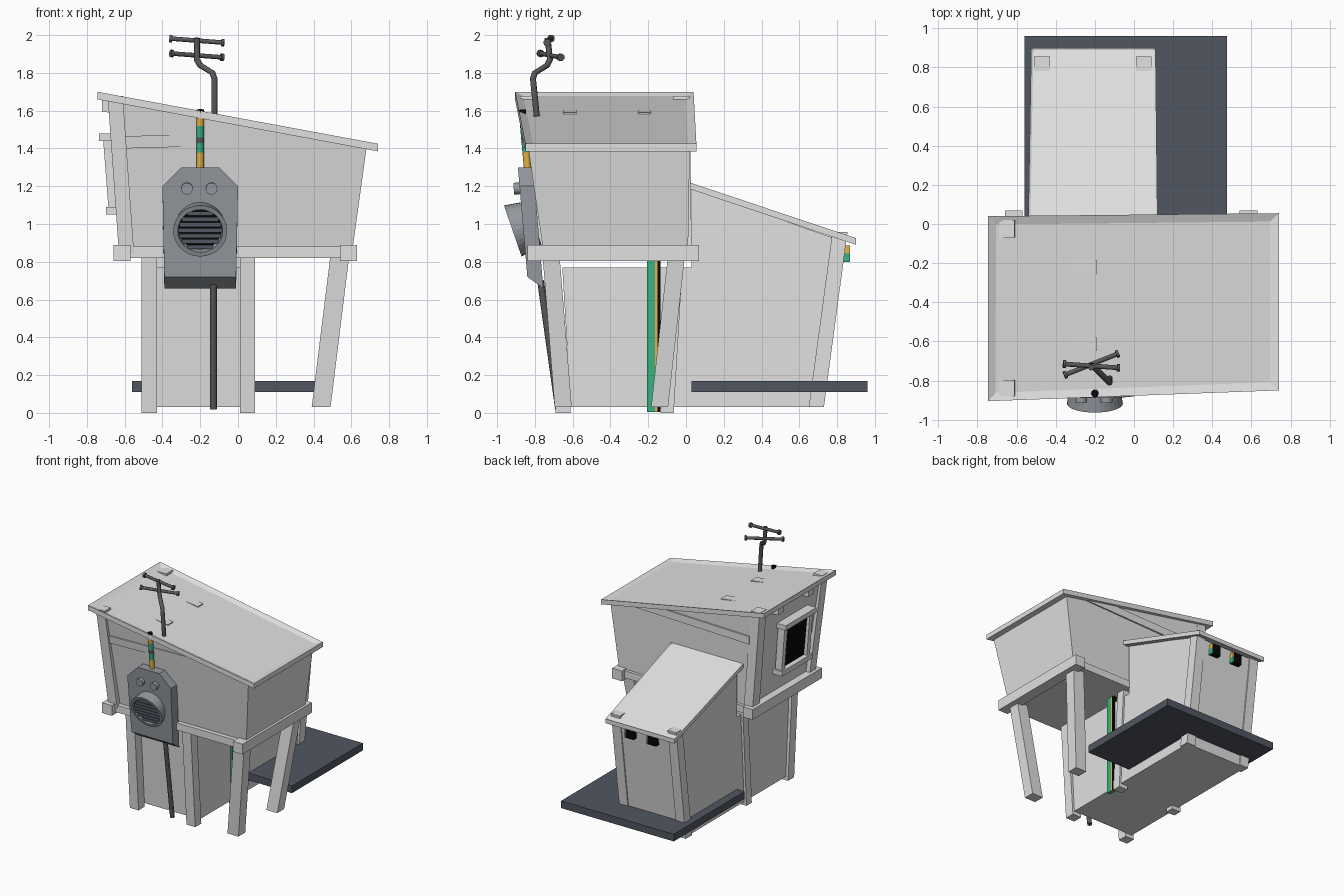
import bpy, bmesh, math
from mathutils import Vector, Matrix

if "Cube" in bpy.data.objects:
    bpy.data.objects.remove(bpy.data.objects["Cube"])


def mat(name, r, g, b):
    m = bpy.data.materials.new(name)
    m.diffuse_color = (r, g, b, 1)
    m.use_nodes = True
    m.node_tree.nodes["Principled BSDF"].inputs["Base Color"].default_value = m.diffuse_color
    return m


GREY = mat("pale_grey", 0.75, 0.75, 0.75)
STEEL = mat("machine_grey", 0.30, 0.32, 0.35)
SLATE = mat("slate", 0.082, 0.092, 0.118)
PIPE = mat("dark_pipe", 0.10, 0.10, 0.108)
BLACK = mat("black", 0.002, 0.002, 0.002)
GREEN = mat("green", 0.04, 0.45, 0.22)
ORANGE = mat("orange", 0.80, 0.45, 0.06)


def finish(name, bm, *mats):
    bmesh.ops.recalc_face_normals(bm, faces=bm.faces)
    me = bpy.data.meshes.new(name)
    bm.to_mesh(me)
    bm.free()
    for m in mats:
        me.materials.append(m)
    ob = bpy.data.objects.new(name, me)
    bpy.context.collection.objects.link(ob)
    return ob


def loft(name, loop_a, loop_b, m, inset=0, depth=0):
    """Solid between two matching loops, optionally with a recessed second cap."""
    bm = bmesh.new()
    a = [bm.verts.new(p) for p in loop_a]
    b = [bm.verts.new(p) for p in loop_b]
    n = len(a)
    bm.faces.new(a[::-1])
    top = bm.faces.new(b)
    for i in range(n):
        bm.faces.new((a[i], a[(i + 1) % n], b[(i + 1) % n], b[i]))
    if inset:
        bmesh.ops.recalc_face_normals(bm, faces=bm.faces)
        bmesh.ops.inset_region(bm, faces=[top], thickness=inset, depth=-depth)
    return finish(name, bm, m)


def rect(c, wx, wy):
    x, y, z = c
    return [(x + sx * wx / 2, y + sy * wy / 2, z) for sx, sy in ((-1, -1), (1, -1), (1, 1), (-1, 1))]


def post(name, a, b, wx, wy, m=GREY):
    return loft(name, rect(a, wx, wy), rect(b, wx, wy), m)


def box(name, x0, x1, y0, y1, z0, z1, m=GREY):
    c = ((x0 + x1) / 2, (y0 + y1) / 2)
    return post(name, (*c, z0), (*c, z1), x1 - x0, y1 - y0, m)


def rod(name, a, b, r, m=PIPE, r2=None, seg=12):
    a, b = Vector(a), Vector(b)
    d = b - a
    bm = bmesh.new()
    M = Matrix.Translation((a + b) / 2) @ d.to_track_quat('Z', 'Y').to_matrix().to_4x4()
    bmesh.ops.create_cone(bm, cap_ends=True, segments=seg, radius1=r, radius2=r2 or r,
                          depth=d.length, matrix=M)
    for f in bm.faces:
        f.smooth = len(f.verts) == 4
    return finish(name, bm, m)


def shift(loop, dz):
    return [(x, y, z + dz) for x, y, z in loop]


# ground slab
box("ground_slab", -0.56, 0.475, 0.03, 0.96, 0.11, 0.17, SLATE)

# lower room with lean-to annex
side = [(-0.61, .03), (.72, .03), (.84, .905), (.03, 1.19), (.03, .77), (-0.655, .77)]
loft("lower_room", [(-0.49, y, z) for y, z in side], [(0.075, y, z) for y, z in side], GREY)
for x in (-0.47, 0.05):
    post("front_post", (x, -0.65, 0), (x, -0.71, .84), .08, .08)
    post("middle_post", (x, -0.10, 0), (x, -0.05, .84), .08, .07)
    post("annex_post", (x, 0.69, .03), (x, 0.815, .958), .08, .08)
annex_top = [(-0.54, .02, 1.22), (.12, .02, 1.22), (.11, .90, .925), (-0.525, .90, .925)]
loft("annex_roof", shift(annex_top, -.035), annex_top, GREY, .015, .006)

# free standing legs on the right
post("front_leg", (.44, -0.65, .03), (.54, -0.715, .84), .10, .09)
post("back_leg", (.44, -0.14, .03), (.54, -0.05, .84), .10, .09)

# upper cabin
loft("upper_cabin",
     [(-0.59, -0.75, .82), (.60, -0.75, .82), (.60, .01, .82), (-0.59, .01, .82)],
     [(-0.67, -0.86, 1.655), (.68, -0.835, 1.40), (.68, .02, 1.40), (-0.67, .02, 1.655)], GREY)
roof_top = [(-0.745, -0.905, 1.70), (.74, -0.85, 1.425), (.74, .055, 1.425), (-0.745, .04, 1.70)]
loft("cabin_roof", shift(roof_top, -.04), roof_top, GREY, .06, .015)
post("cabin_front_post", (-0.59, -0.755, .84), (-0.65, -0.84, 1.678), .08, .08)
post("cabin_back_post", (-0.59, -0.015, .84), (-0.65, -0.025, 1.678), .08, .09)
for x in (-0.615, .585):
    box("side_beam", x - .045, x + .045, -0.84, .068, .805, .89)
box("front_beam", -0.60, .57, -0.795, -0.73, .82, .88)
box("back_beam", -0.60, .57, -0.02, .035, .82, .88)

# trim boards under the roof, front and back
trim = [(-0.60, 1.40), (.48, 1.43), (.30, 1.487), (-0.60, 1.465)]
for ya, yb, lean in ((-0.76, -0.70, -0.132), (-0.02, .03, 0)):
    loft("wall_trim", [(x, ya + lean * (z - .82), z) for x, z in trim],
         [(x, yb + lean * (z - .82), z) for x, z in trim], GREY)

# rafters breaking through the roof
for y in (-0.615, -0.22):
    ra = [(-0.72, y - .035, 1.595), (-0.72, y + .035, 1.595), (-0.72, y + .035, 1.657), (-0.72, y - .035, 1.657)]
    loft("rafter", ra, [(-0.19, p[1], p[2] - .067) for p in ra], GREY)

# window on the left wall
y0, y1 = -0.66, -0.26
box("window_head", -0.735, -0.64, y0, y1, 1.44, 1.48)
box("window_sill", -0.70, -0.60, y0, y1, 1.05, 1.09)
for y in (y0 + .035, y1 - .035):
    post("window_jamb", (-0.655, y, 1.07), (-0.685, y, 1.46), .06, .04)
post("window_pane", (-0.632, -0.46, 1.08), (-0.667, -0.46, 1.45), .05, .32, BLACK)

# wall machine, leaning forwards
outline = [(-0.40, 1.20), (-0.30, 1.30), (-0.10, 1.30), (0, 1.20), (-0.01, .72), (-0.39, .72)]
loft("machine_box",
     [(x, -0.84 - .086 * (z - .72), z) for x, z in outline],
     [(x, -0.75 - .094 * (z - .66), z if z > 1 else .66) for x, z in outline], STEEL)
bottom = [(-0.39, -0.838, .719), (-0.01, -0.838, .719), (-0.01, -0.748, .659), (-0.39, -0.748, .659)]
loft("machine_underside", bottom, shift(bottom, .004), SLATE)
for x in (-0.27, -0.14):
    rod("machine_knob", (x, -0.85, 1.19), (x, -0.912, 1.187), .031, STEEL, seg=20)

# round fan duct with slats
tilt = math.radians(19)
n = Vector((0, -math.cos(tilt), -math.sin(tilt)))
up = Vector((0, -math.sin(tilt), math.cos(tilt)))
c = Vector((-0.2, -0.917, .963))
bm = bmesh.new()
M = Matrix.Translation(c - n * .06) @ Matrix((Vector((1, 0, 0)), up, n)).transposed().to_4x4()
if M.determinant() < 0:
    M = M @ Matrix.Scale(-1, 4, (1, 0, 0))
bmesh.ops.create_cone(bm, cap_ends=True, segments=32, radius1=.125, radius2=.143, depth=.12, matrix=M)
bm.normal_update()
cap = max((f for f in bm.faces if len(f.verts) > 4), key=lambda f: f.calc_center_median().dot(n))
bmesh.ops.inset_region(bm, faces=[cap], thickness=.024, depth=0)
bmesh.ops.inset_region(bm, faces=[cap], thickness=.006, depth=-.035)
cap.material_index = 1
finish("fan_duct", bm, STEEL, BLACK)
for i in range(-3, 4):
    h = i * .031
    w = math.sqrt(.115 ** 2 - h ** 2)
    ends = []
    for s in (-w, w):
        o = c + Vector((s, 0, 0)) + up * h
        ends.append([o + up * .011 - n * .012, o - up * .009 - n * .004,
                     o - up * .011 - n * .012, o + up * .009 - n * .02])
    loft("fan_slat", ends[0], ends[1], SLATE)

# drain pipe below the machine
rod("drain_pipe", (-0.13, -0.675, .02), (-0.13, -0.77, .70), .018)

# striped cable above the machine
za, zb = 1.28, 1.606
cable = lambda z: (-0.2, -0.838 - .09 * (z - za), z)
for s, e, m in ((za, 1.38, ORANGE), (1.38, 1.43, GREEN), (1.43, 1.46, PIPE),
                (1.46, 1.52, GREEN), (1.52, 1.57, ORANGE), (1.57, zb, BLACK)):
    rod("front_cable", cable(s), cable(e), .019, m)

# cables on the right wall of the lower room
for a, b, m in ((-0.207, -0.165, GREEN), (-0.165, -0.15, ORANGE), (-0.15, -0.135, BLACK)):
    box("wall_cable", .06, .09, a, b, .005, .82, m)

# small sockets under the annex roof
for x in (-0.085, -0.29):
    box("socket", x - .04, x + .035, .80, .868, .80, .885, BLACK)
    box("socket_side_top", x + .035, x + .043, .80, .868, .845, .885, ORANGE)
    box("socket_side_low", x + .035, x + .043, .80, .868, .80, .845, GREEN)

# bent aerial mast
pts = [(-0.125, -0.79, 1.57), (-0.125, -0.81, 1.77), (-0.135, -0.80, 1.80),
       (-0.20, -0.735, 1.84), (-0.218, -0.72, 1.87), (-0.218, -0.733, 1.985)]
cu = bpy.data.curves.new("aerial_mast", 'CURVE')
cu.dimensions = '3D'
cu.bevel_depth = .016
cu.bevel_resolution = 2
cu.use_fill_caps = True
sp = cu.splines.new('POLY')
sp.points.add(len(pts) - 1)
for p, q in zip(sp.points, pts):
    p.co = (*q, 1)
cu.materials.append(PIPE)
bpy.context.collection.objects.link(bpy.data.objects.new("aerial_mast", cu))

# aerial cross bars with end caps
for a, b in (((-0.36, -0.715, 1.982), (-0.075, -0.735, 1.96)), ((-0.355, -0.772, 1.903), (-0.08, -0.662, 1.882))):
    rod("aerial_bar", a, b, .012)
    a, b = Vector(a), Vector(b)
    d = (b - a).normalized() * .012
    rod("aerial_cap", a - d * .2, a + d, .02)
    rod("aerial_cap", b - d, b + d * .2, .02)
